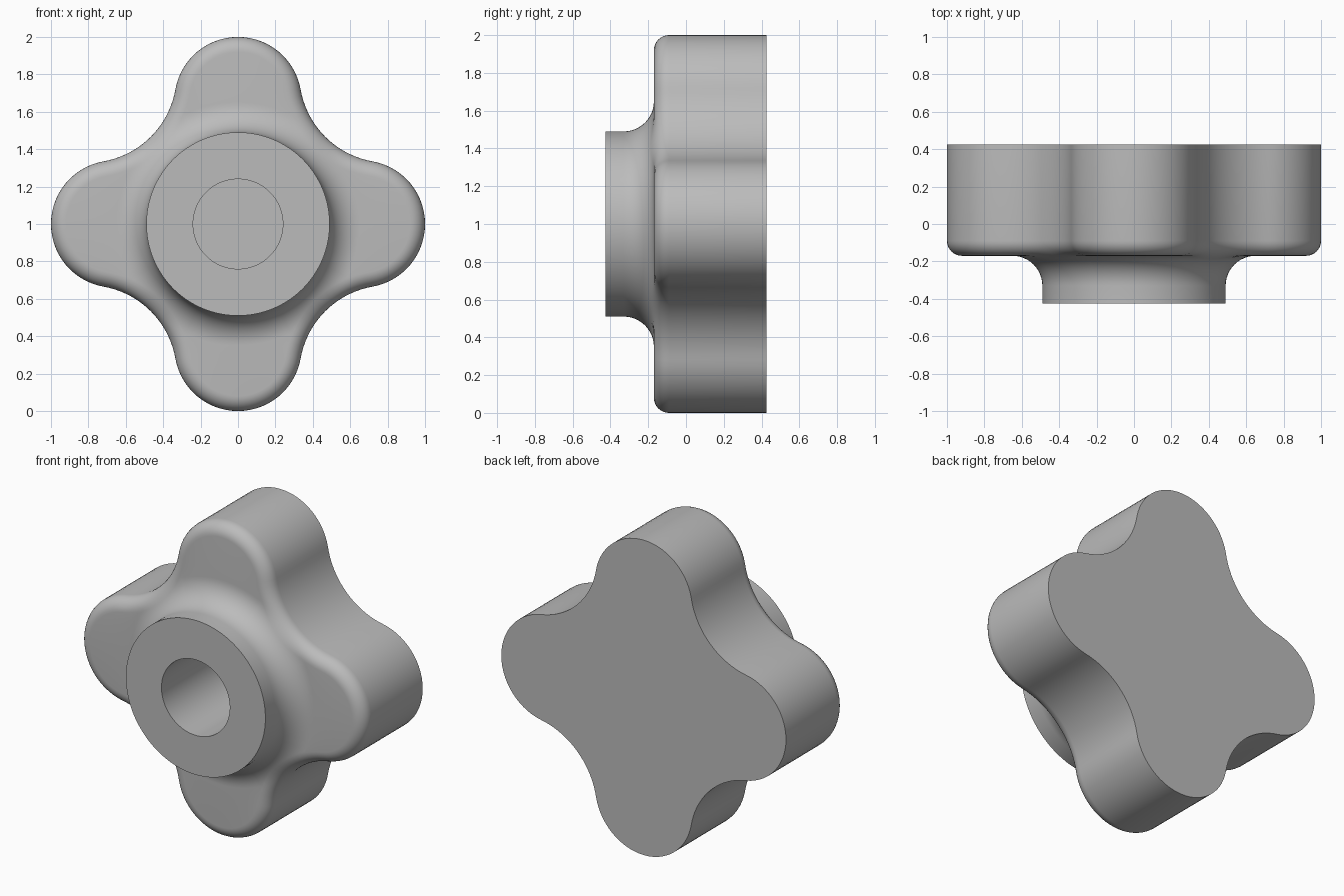
import bpy, bmesh
from math import sin, cos, pi, radians, sqrt, hypot

cube = bpy.data.objects.get("Cube")
if cube:
    bpy.data.objects.remove(cube)

# Main dimensions
FRONT, BACK, FACE = -0.425, 0.425, -0.17   # hub end, flat back, lobe face
HUB, FILLET, ROUND = 0.49, 0.16, 0.08
BORE, BORE_END = 0.24, 0.13
LOBE_R, LOBE_C = 0.34, 0.66
JOIN = radians(10)                         # where lobe and valley arcs meet
REACH = LOBE_C / (cos(JOIN) - sin(JOIN))   # lobe centre to valley centre
VALLEY_C, VALLEY_R = REACH * cos(JOIN), REACH - LOBE_R


def outline(inset):
    """Four-lobed contour, moved inwards by inset."""
    quarter = []
    for i in range(28):
        a = JOIN + (pi - 2 * JOIN) * i / 28
        r = LOBE_R - inset
        quarter.append((r * cos(a), LOBE_C + r * sin(a)))
    for i in range(18):
        a = -JOIN - (pi / 2 - 2 * JOIN) * i / 18
        r = VALLEY_R + inset
        quarter.append((-VALLEY_C + r * cos(a), VALLEY_C + r * sin(a)))
    pts = []
    for k in range(4):
        c, s = cos(k * pi / 2), sin(k * pi / 2)
        pts += [(c * x - s * z, s * x + c * z) for x, z in quarter]
    return pts


def hub_rise(r):
    """Height of the concave fillet between hub and lobe face."""
    d = max(0.0, min(FILLET, HUB + FILLET - r))
    return FILLET - sqrt(FILLET ** 2 - d ** 2)


def at_radius(pts, radius, y):
    return [(x * radius / hypot(x, z), y, z * radius / hypot(x, z)) for x, z in pts]


# Rings from the back edge, over the rounded front edge, up the hub and into the bore
rings = [[(x, BACK, z) for x, z in outline(0)]]
for i in range(9):
    a = pi / 2 * i / 8
    rings.append([(x, FACE + ROUND * (1 - sin(a)) - hub_rise(hypot(x, z)), z)
                  for x, z in outline(ROUND * (1 - cos(a)))])

inner = outline(ROUND)
for i in range(13):
    f = 1 - sin(pi / 2 * i / 12)
    ring = []
    for x, z in inner:
        d = hypot(x, z)
        r = HUB + (min(HUB + FILLET, 0.985 * d) - HUB) * f
        ring.append((x * r / d, FACE - hub_rise(r), z * r / d))
    rings.append(ring)
rings.append(at_radius(inner, HUB, FRONT))
rings.append(at_radius(inner, BORE, FRONT))
rings.append(at_radius(inner, BORE, BORE_END))

# Skin the rings and close the back and the bore floor
bm = bmesh.new()
loops = [[bm.verts.new((x, y, z + 1)) for x, y, z in ring] for ring in rings]
for a, b in zip(loops, loops[1:]):
    for i in range(len(a)):
        j = (i + 1) % len(a)
        bm.faces.new((a[i], a[j], b[j], b[i]))
bm.faces.new(loops[0])
bm.faces.new(loops[-1])
bmesh.ops.recalc_face_normals(bm, faces=bm.faces)
mesh = bpy.data.meshes.new("lobed_knob")
bm.to_mesh(mesh)
bm.free()

knob = bpy.data.objects.new("lobed_knob", mesh)
bpy.context.collection.objects.link(knob)

# Plain grey finish
grey = bpy.data.materials.new("grey")
grey.use_nodes = True
colour = (0.5, 0.5, 0.5, 1)
grey.diffuse_color = colour
grey.node_tree.nodes["Principled BSDF"].inputs["Base Color"].default_value = colour
mesh.materials.append(grey)

bpy.ops.object.select_all(action='DESELECT')
knob.select_set(True)
bpy.context.view_layer.objects.active = knob
bpy.ops.object.shade_smooth_by_angle(angle=radians(35))
